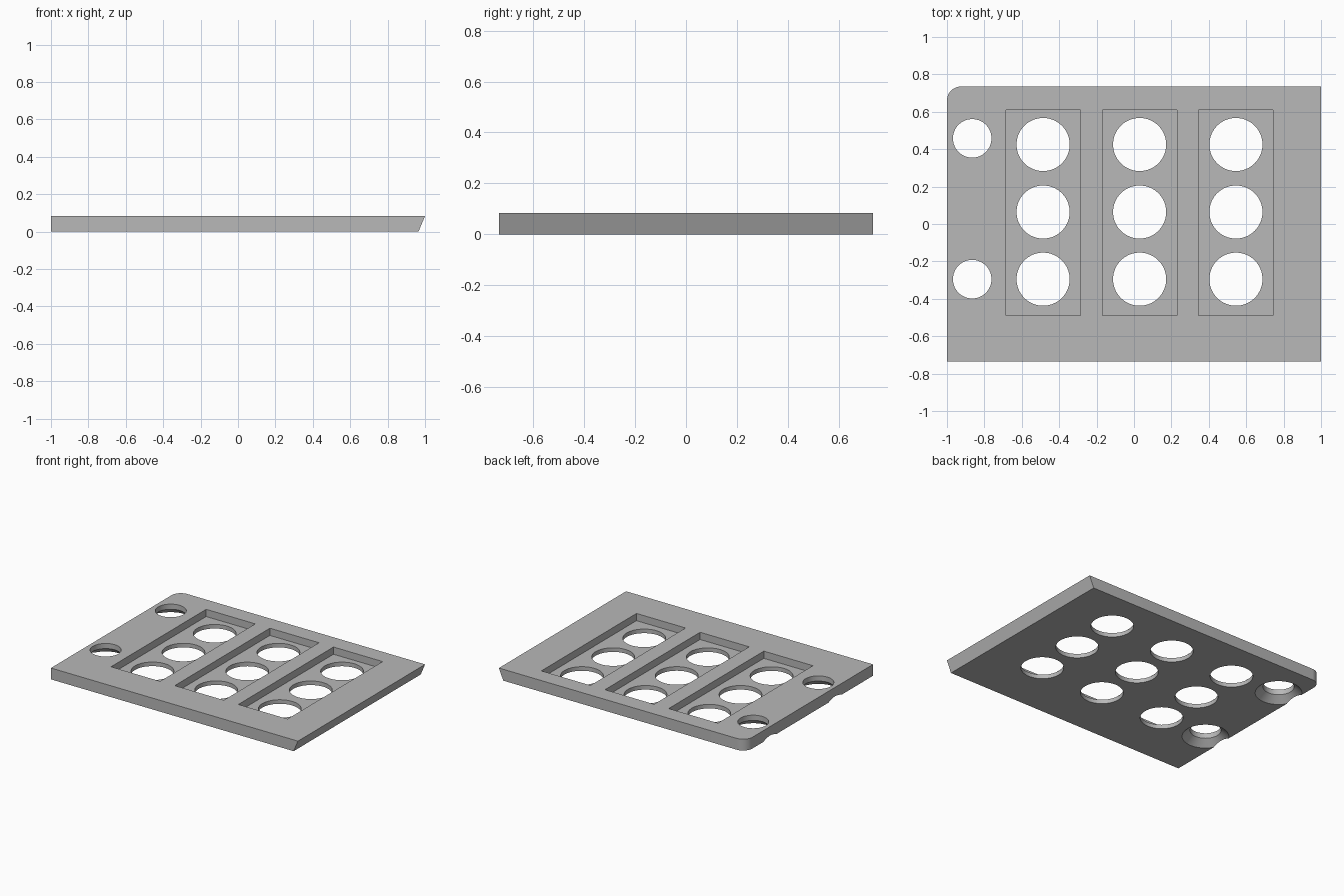
import bpy, bmesh, math

if "Cube" in bpy.data.objects:
    bpy.data.objects.remove(bpy.data.objects["Cube"], do_unlink=True)

THICK = 0.083
HALF_Y = 0.735
FLOOR = 0.03
SEGMENTS = 64

grey = bpy.data.materials.new("plain_grey")
grey.use_nodes = True
grey.diffuse_color = (0.48, 0.48, 0.48, 1)
grey.node_tree.nodes["Principled BSDF"].inputs["Base Color"].default_value = grey.diffuse_color


def loft(name, rings):
    """Closed solid through a stack of matching point loops."""
    bm = bmesh.new()
    loops = [[bm.verts.new(p) for p in ring] for ring in rings]
    n = len(loops[0])
    for low, high in zip(loops, loops[1:]):
        for i in range(n):
            j = (i + 1) % n
            bm.faces.new((low[i], low[j], high[j], high[i]))
    bm.faces.new(loops[0][::-1])
    bm.faces.new(loops[-1])
    bmesh.ops.recalc_face_normals(bm, faces=bm.faces)
    mesh = bpy.data.meshes.new(name)
    bm.to_mesh(mesh)
    bm.free()
    mesh.materials.append(grey)
    obj = bpy.data.objects.new(name, mesh)
    bpy.context.collection.objects.link(obj)
    return obj


def lathe(name, x, y, profile):
    """Round solid about a vertical axis from (radius, height) pairs."""
    angles = [math.tau * i / SEGMENTS for i in range(SEGMENTS)]
    return loft(name, [[(x + r * math.cos(a), y + r * math.sin(a), z) for a in angles]
                       for r, z in profile])


def box(name, x0, x1, y0, y1, z0, z1):
    return loft(name, [[(x0, y0, z), (x1, y0, z), (x1, y1, z), (x0, y1, z)]
                       for z in (z0, z1)])


def outline(right, z):
    """Plate outline with one rounded back corner."""
    r = 0.075
    pts = [(-1, -HALF_Y, z), (right, -HALF_Y, z), (right, HALF_Y, z)]
    for i in range(13):
        a = math.pi / 2 * (1 + i / 12)
        pts.append((-1 + r + r * math.cos(a), HALF_Y - r + r * math.sin(a), z))
    return pts


# Plate with a slanted edge on its left side
plate = loft("tray_plate", [outline(0.965, 0), outline(1, THICK)])

# Pockets, each with three round openings through its floor
cutters = []
for x in (-0.486, 0.03, 0.545):
    cutters.append(box("pocket_cutter", x - 0.199, x + 0.199, -0.49, 0.61, FLOOR, 0.15))
    for y in (-0.295, 0.064, 0.425):
        cutters.append(lathe("opening_cutter", x, y, [(0.142, -0.05), (0.142, 0.06)]))

# Mounting holes, countersunk from below
for y in (-0.295, 0.458):
    cutters.append(lathe("mounting_hole_cutter", -0.865, y,
                         [(0.178, -0.02), (0.103, 0.045), (0.103, 0.15)]))

# Cut and clean up
bpy.context.view_layer.objects.active = plate
for cutter in cutters:
    cutter.hide_render = True
    mod = plate.modifiers.new("cut", "BOOLEAN")
    mod.operation = "DIFFERENCE"
    mod.solver = "EXACT"
    mod.object = cutter
    bpy.ops.object.modifier_apply(modifier=mod.name)
    bpy.data.objects.remove(cutter, do_unlink=True)

bpy.ops.object.select_all(action="DESELECT")
plate.select_set(True)
bpy.ops.object.shade_smooth_by_angle(angle=math.radians(30))
